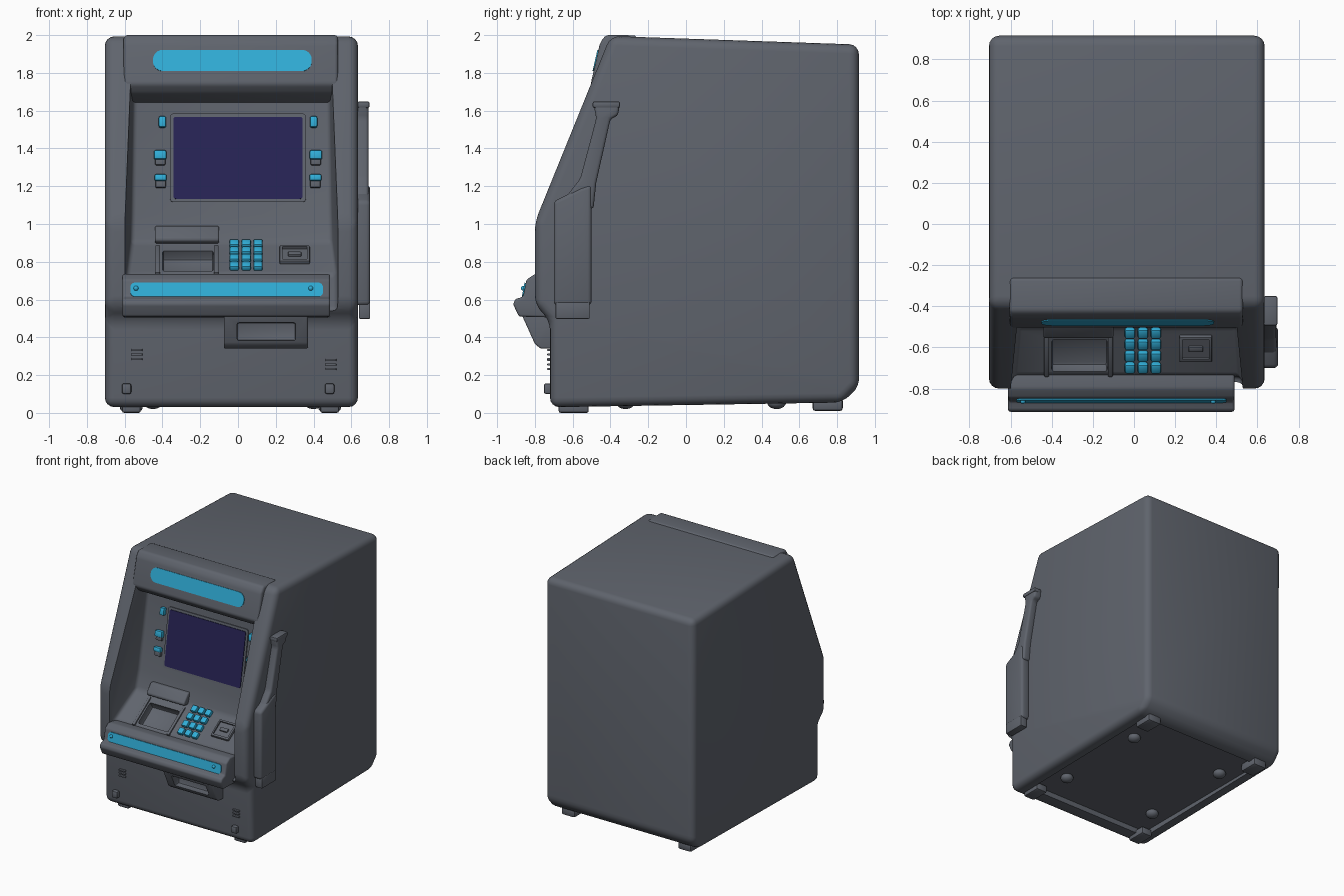
import bpy, bmesh, math
from mathutils import Matrix, Vector

cube = bpy.data.objects.get("Cube")
if cube:
    bpy.data.objects.remove(cube, do_unlink=True)


def material(name, rgb):
    m = bpy.data.materials.new(name)
    m.use_nodes = True
    m.diffuse_color = (*rgb, 1)
    bsdf = next(n for n in m.node_tree.nodes if n.type == 'BSDF_PRINCIPLED')
    bsdf.inputs["Base Color"].default_value = (*rgb, 1)
    return m


GREY = material("slate grey", (0.115, 0.127, 0.152))
CYAN = material("bright cyan", (0.03, 0.42, 0.68))
NAVY = material("screen navy", (0.02, 0.017, 0.09))
MID = -0.035  # centre line of the cabinet


def finish(bm, name, mat, bevel=0.0, segments=3, only=None):
    """Round the sharp edges, then make the object with smooth shading."""
    bmesh.ops.recalc_face_normals(bm, faces=bm.faces)
    if bevel:
        edges = [e for e in bm.edges if e.calc_face_angle(0) > 0.3 and (only is None or only(e))]
        bmesh.ops.bevel(bm, geom=edges, offset=bevel, segments=segments,
                        profile=0.5, affect='EDGES', clamp_overlap=True)
    mesh = bpy.data.meshes.new(name)
    bm.to_mesh(mesh)
    bm.free()
    mesh.materials.append(mat)
    ob = bpy.data.objects.new(name, mesh)
    bpy.context.collection.objects.link(ob)
    shade(mesh)
    return ob


def shade(mesh):
    mesh.shade_smooth()
    mesh.set_sharp_from_angle(angle=math.radians(35))


def prism(name, profile, x0, x1, mat=GREY, bevel=0.0, segments=3, flare=0.0):
    """Extrude a (y, z) profile along x; flare widens it towards the front."""
    bm = bmesh.new()
    face = bm.faces.new([bm.verts.new((x0, y, z)) for y, z in profile])
    new = bmesh.ops.extrude_face_region(bm, geom=[face])["geom"]
    for v in new:
        if isinstance(v, bmesh.types.BMVert):
            v.co.x = x1
    mid = (x0 + x1) / 2
    for v in bm.verts:
        v.co.x += math.copysign(flare * max(0, -0.36 - v.co.y), v.co.x - mid)
    return finish(bm, name, mat, bevel, segments)


def box(name, centre, size, mat=GREY, bevel=0.0, tilt=0.0, plate=False):
    """Box turned about x; a plate has only its outline corners rounded."""
    bm = bmesh.new()
    bmesh.ops.create_cube(bm, size=1)
    bmesh.ops.scale(bm, vec=size, verts=bm.verts)
    along_y = lambda e: abs((e.verts[0].co - e.verts[1].co).normalized().y) > 0.9
    ob = finish(bm, name, mat, bevel, 6 if plate else 2, along_y if plate else None)
    ob.data.transform(Matrix.Translation(centre) @ Matrix.Rotation(tilt, 4, 'X'))
    return ob


def dome(name, centre, scale, mat=GREY):
    bm = bmesh.new()
    bmesh.ops.create_uvsphere(bm, u_segments=16, v_segments=8, radius=1)
    ob = finish(bm, name, mat)
    ob.data.transform(Matrix.Translation(centre) @ Matrix.Diagonal((*scale, 1)))
    return ob


def cut(ob, *cutters):
    for c in cutters:
        mod = ob.modifiers.new("cut", 'BOOLEAN')
        mod.operation, mod.solver, mod.object = 'DIFFERENCE', 'EXACT', c
        c.hide_render = True
    deps = bpy.context.evaluated_depsgraph_get()
    mesh = bpy.data.meshes.new_from_object(ob.evaluated_get(deps))
    ob.modifiers.clear()
    ob.data = mesh
    shade(mesh)
    for c in cutters:
        bpy.data.objects.remove(c, do_unlink=True)


# Positions on the sloping console and on the screen panel
CONSOLE_TILT = 0.6
SCREEN_TILT = -0.162


def console(x, t, lift=0.0):
    return Vector((x, -0.74 + 0.24 * t - 0.565 * lift, 0.735 + 0.165 * t + 0.825 * lift))


def panel(x, z, lift=0.0):
    return Vector((x, -0.46 + (z - 1.05) * 0.164 - lift, z))


# Cabinet with rounded cheeks and a recessed front
cabinet = prism("cabinet",
                [(-0.72, 0.03), (-0.72, 0.49), (-0.80, 0.57), (-0.80, 1.01), (-0.40, 1.995),
                 (0.915, 1.95), (0.915, 0.14), (0.83, 0.055)],
                -0.705, 0.635, bevel=0.05, segments=4)
recess = prism("recess_cutter",
               [(-0.40, 2.2), (-0.40, 1.72), (-0.36, 1.66), (-0.46, 1.05), (-0.50, 0.90),
                (-0.74, 0.735), (-0.74, 0.54), (-1.1, 0.54), (-1.1, 2.2)],
               MID - 0.52, MID + 0.52, bevel=0.025, flare=0.1)
underside = box("underside_cutter", (MID, 0.09, 0.0), (1.14, 1.36, 0.15))
tray_cut = box("tray_cutter", console(-0.265, 0.42), (0.27, 0.19, 0.12), bevel=0.015, tilt=CONSOLE_TILT)
cut(cabinet, recess, underside, tray_cut)

# Header with its lit sign
prism("header", [(-0.26, 1.999), (-0.425, 2.0), (-0.455, 1.96), (-0.505, 1.74), (-0.465, 1.69),
                 (-0.35, 1.635), (-0.26, 1.70)], MID - 0.57, MID + 0.565, bevel=0.018)
box("header_sign", (-0.03, -0.4775, 1.865), (0.84, 0.009, 0.115), CYAN, 0.052, -0.223, True)

# Screen and surround
box("screen_surround", panel(0, 1.35, 0.003), (0.72, 0.012, 0.475), GREY, 0.02, SCREEN_TILT, True)
box("screen", panel(0, 1.35, 0.011), (0.685, 0.008, 0.44), NAVY, 0.015, SCREEN_TILT, True)

# Buttons beside the screen
for side, sign in (("right", -1), ("left", 1)):
    for i, (x, z, w, h) in enumerate([(0.40, 1.54, 0.04, 0.06), (0.412, 1.365, 0.066, 0.05),
                                      (0.41, 1.245, 0.064, 0.036)]):
        box(f"{side}_button_{i}", panel(sign * x, z, 0.015), (w, 0.04, h), CYAN, 0.01, SCREEN_TILT)
        if i:
            box(f"{side}_button_base_{i}", panel(sign * x, z - 0.03, 0.005),
                (0.055, 0.035, 0.05), GREY, 0.008, SCREEN_TILT)

# Keypad
for row in range(4):
    for col in range(3):
        box(f"key_{row}_{col}", console(-0.02 + col * 0.063, 0.2 + row * 0.235, 0.012),
            (0.05, 0.053, 0.034), CYAN, 0.01, CONSOLE_TILT)

# Note tray hood and lip
prism("tray_hood", [(-0.44, 0.99), (-0.50, 0.99), (-0.555, 0.925), (-0.55, 0.905), (-0.47, 0.89)],
      -0.44, -0.10, bevel=0.01)
for x in (-0.425, -0.115):
    box("tray_side", console(x, 0.45), (0.025, 0.26, 0.02), GREY, 0.006, CONSOLE_TILT)

# Card reader
reader = box("card_reader", console(0.30, 0.58, 0.005), (0.16, 0.15, 0.03), GREY, 0.008, CONSOLE_TILT)
cut(reader, box("reader_cutter", console(0.30, 0.58, 0.022), (0.13, 0.115, 0.03), tilt=CONSOLE_TILT))
box("card_slot", console(0.30, 0.58, 0.01), (0.07, 0.03, 0.02), GREY, 0.005, CONSOLE_TILT)

# Shelf with its strip
prism("shelf", [(-0.70, 0.73), (-0.80, 0.735), (-0.845, 0.705), (-0.862, 0.615), (-0.905, 0.602),
                (-0.915, 0.575), (-0.885, 0.51), (-0.70, 0.505)], -0.612, 0.488, bevel=0.012)
box("shelf_strip", (-0.06, -0.8575, 0.652), (1.02, 0.009, 0.075), CYAN, 0.025, -0.187, True)
for x in (-0.54, 0.385):
    dome("shelf_stud", (x, -0.862, 0.66), (0.013, 0.012, 0.013), CYAN)

# Dispenser under the shelf
dispenser = prism("dispenser", [(-0.70, 0.52), (-0.87, 0.52), (-0.80, 0.365), (-0.77, 0.34), (-0.70, 0.34)],
                  -0.075, 0.37, bevel=0.01)
cut(dispenser, box("dispenser_cutter", (0.15, -0.84, 0.43), (0.31, 0.17, 0.095), bevel=0.01))

# Vents, studs and feet
for x, z in ((-0.535, 0.285), (0.492, 0.232)):
    for i in range(3):
        box("vent", (x, -0.725, z + i * 0.024), (0.058, 0.02, 0.012), GREY, 0.004)
for x in (-0.59, 0.485):
    box("front_stud", (x, -0.73, 0.128), (0.05, 0.045, 0.055), GREY, 0.01)
for x in (-0.565, 0.485):
    box("front_foot", (x, -0.595, 0.03), (0.10, 0.16, 0.06), GREY, 0.012)
    box("rear_foot", (x, 0.75, 0.045), (0.12, 0.16, 0.07), GREY, 0.015)
for x in (-0.45, 0.40):
    for y in (-0.32, 0.48):
        dome("underside_bump", (x, y, 0.055), (0.05, 0.05, 0.035))

# Side handset: cradle, handle and base
prism("handset_cradle", [(-0.70, 0.57), (-0.50, 0.57), (-0.50, 1.21), (-0.56, 1.19), (-0.70, 1.12)],
      0.62, 0.70, bevel=0.02)
prism("handset_handle", [(-0.685, 1.08), (-0.49, 1.08), (-0.475, 1.22), (-0.40, 1.555), (-0.36, 1.575),
                         (-0.35, 1.635), (-0.49, 1.635), (-0.475, 1.56), (-0.56, 1.24)],
      0.62, 0.692, bevel=0.016)
box("handset_cap", (0.664, -0.422, 1.632), (0.066, 0.145, 0.034), GREY, 0.01)
box("handset_base", (0.67, -0.60, 0.542), (0.06, 0.18, 0.088), GREY, 0.006)
